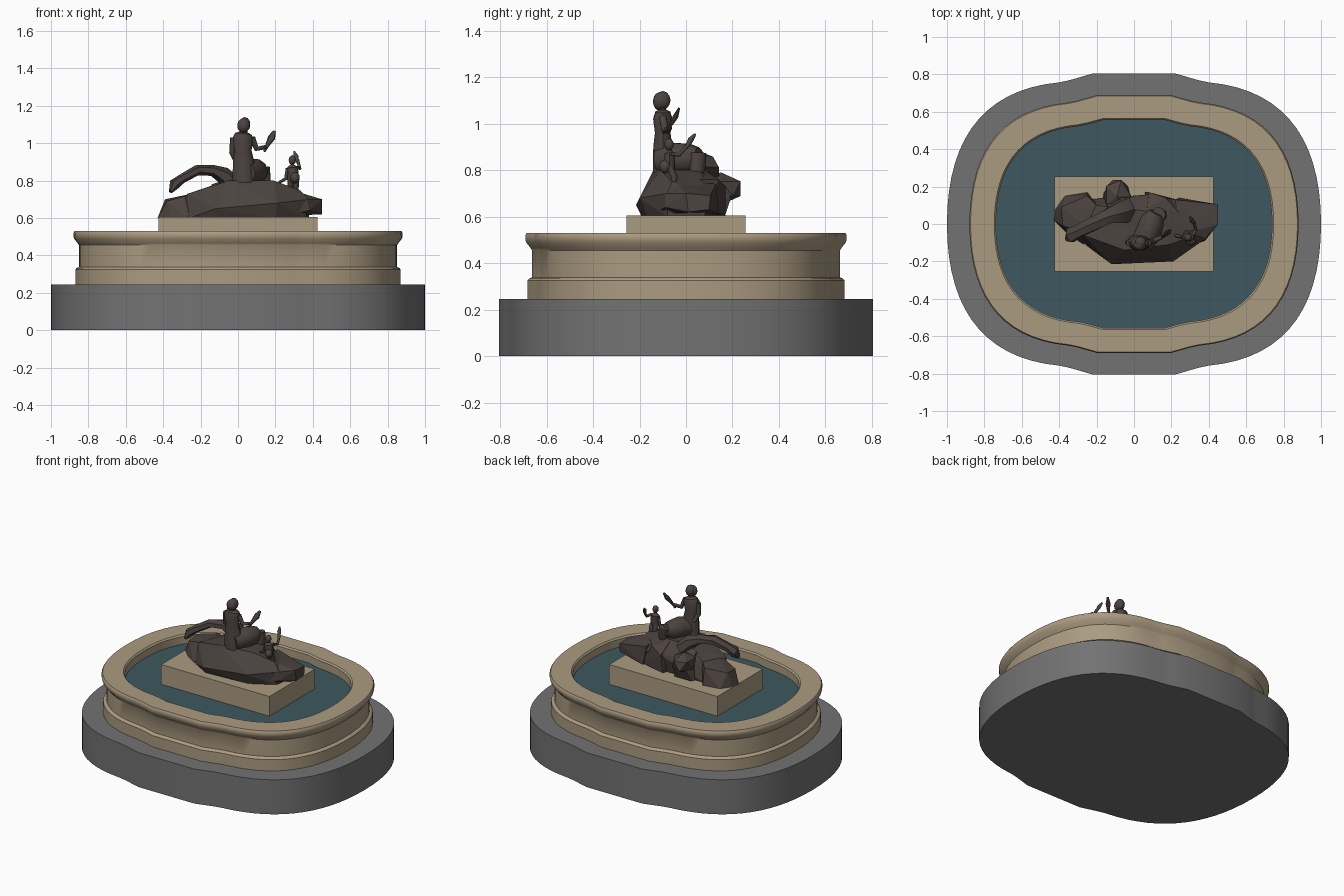
import bpy
import bmesh
from math import cos, sin, pi
from mathutils import Vector
from mathutils.geometry import interpolate_bezier

if "Cube" in bpy.data.objects:
    bpy.data.objects.remove(bpy.data.objects["Cube"])


def material(name, rgb):
    mat = bpy.data.materials.new(name)
    mat.use_nodes = True
    mat.diffuse_color = (*rgb, 1)
    mat.node_tree.nodes["Principled BSDF"].inputs["Base Color"].default_value = (*rgb, 1)
    return mat


granite = material("grey granite", (0.17, 0.17, 0.17))
limestone = material("tan limestone", (0.41, 0.33, 0.22))
water_blue = material("deep water", (0.048, 0.098, 0.115))
bronze = material("dark bronze", (0.073, 0.056, 0.051))


def finish(name, bm, mat, smooth_angle=None):
    bmesh.ops.recalc_face_normals(bm, faces=bm.faces)
    mesh = bpy.data.meshes.new(name)
    bm.to_mesh(mesh)
    bm.free()
    mesh.materials.append(mat)
    obj = bpy.data.objects.new(name, mesh)
    bpy.context.collection.objects.link(obj)
    if smooth_angle:
        bpy.ops.object.select_all(action="DESELECT")
        obj.select_set(True)
        bpy.context.view_layer.objects.active = obj
        bpy.ops.object.shade_smooth_by_angle(angle=smooth_angle)
    return obj


def bridge(bm, rings):
    for low, high in zip(rings, rings[1:]):
        n = len(low)
        for i in range(n):
            j = (i + 1) % n
            bm.faces.new((low[i], low[j], high[j], high[i]))


# Plan outline: rounded ends and a shallow bowed panel on each long side
def plan_outline():
    ctrl = [Vector(p) for p in ((1, 0, 0), (1, 0.46, 0), (0.8, 0.72, 0), (0.4, 0.757, 0))]
    quarter = [(p.x, p.y) for p in interpolate_bezier(*ctrl, 16)]
    quarter += [(0.34, 0.77), (0.22, 0.805)]
    half = quarter + [(-x, y) for x, y in reversed(quarter)]
    return half + [(-x, -y) for x, y in half[1:-1]]


OUTLINE = plan_outline()


def loft(name, profile, mat, bottom=False, top=False):
    """Stack inset copies of the plan outline; profile holds (inset, height)."""
    bm = bmesh.new()
    rings = [[bm.verts.new((x * (1 - d), y * (1 - 1.18 * d), z)) for x, y in OUTLINE]
             for d, z in profile]
    bridge(bm, rings)
    if bottom:
        bm.faces.new(rings[0][::-1])
    if top:
        bm.faces.new(rings[-1])
    return finish(name, bm, mat, 0.6)


def hull(name, points, mat=bronze):
    """Faceted rock from points given in hundredths."""
    bm = bmesh.new()
    for p in points:
        bm.verts.new(Vector(p) / 100)
    result = bmesh.ops.convex_hull(bm, input=bm.verts)
    bmesh.ops.delete(bm, geom=[v for v in result["geom_interior"] if v.is_valid],
                     context="VERTS")
    return finish(name, bm, mat)


def tube(name, path, radii, squash=1.0, sides=10):
    """Tapered limb along a path given in hundredths."""
    pts = [Vector(p) / 100 for p in path]
    span = (pts[-1] - pts[0]).normalized()
    ref = Vector((0, 0, 1)) if abs(span.y) > 0.8 else Vector((0, 1, 0))
    bm = bmesh.new()
    rings = []
    for i, p in enumerate(pts):
        tangent = (pts[min(i + 1, len(pts) - 1)] - pts[max(i - 1, 0)]).normalized()
        u = tangent.cross(ref).normalized()
        v = tangent.cross(u)
        r = radii[i] / 100
        rings.append([bm.verts.new(p + u * r * cos(2 * pi * k / sides)
                                   + v * r * squash * sin(2 * pi * k / sides))
                      for k in range(sides)])
    bridge(bm, rings)
    bm.faces.new(rings[0][::-1])
    bm.faces.new(rings[-1])
    return finish(name, bm, bronze, 0.7)


def ball(name, centre, size, detail=2, smooth=0.7):
    bm = bmesh.new()
    bmesh.ops.create_icosphere(bm, subdivisions=detail, radius=1)
    for v in bm.verts:
        v.co = Vector([(c + s * a) / 100 for c, s, a in zip(centre, size, v.co)])
    return finish(name, bm, bronze, smooth)


# Plinth, basin wall with moulded lip, and water
loft("plinth", [(0, 0), (0, 0.245)], granite, bottom=True, top=True)
loft("basin", [(0.13, 0.245), (0.13, 0.325), (0.136, 0.333), (0.15, 0.338),
               (0.15, 0.455), (0.143, 0.465), (0.123, 0.49), (0.12, 0.505),
               (0.12, 0.52), (0.126, 0.53), (0.253, 0.53), (0.262, 0.52),
               (0.262, 0.45)], limestone)
loft("water", [(0.255, 0.45), (0.255, 0.465)], water_blue, top=True)

# Pedestal block
bm = bmesh.new()
bmesh.ops.create_cube(bm, size=1)
for v in bm.verts:
    v.co = (v.co.x * 0.85, v.co.y * 0.51, 0.525 + v.co.z * 0.16)
finish("pedestal", bm, limestone)

# Rocks
hull("main_rock", [(-26, -11, 60), (-12, -19, 60), (20, -17, 60), (36, -8, 60),
                   (38, 8, 60), (15, 13, 60), (-25, 13, 60), (-34, 4, 60),
                   (-12, -21.5, 65), (21, -20, 68), (38, -8, 70), (38, 9, 68),
                   (10, 16, 73), (-5, -14, 80), (-3, 8, 81), (19, -11, 80),
                   (15, 6, 80), (33, -6, 75), (-27, -6, 73), (-20, 10, 74)])
hull("left_rock", [(-43, 2, 60), (-42, 8, 60), (-37, 15, 60), (-25, 17, 60),
                   (-27, -11, 60), (-36, -5, 60), (-39, 9, 70), (-38, -1, 69),
                   (-25, 15, 72), (-20, -6, 74), (-18, 8, 74)])
hull("right_rock", [(24, -14, 61), (24, 14, 61), (45, 10, 63), (45, 1, 62),
                    (38, -9, 64), (45, 10.5, 69), (45, 0, 70), (37, -9, 70),
                    (25, -6, 76), (22, 13, 74)])
hull("back_rock", [(6, 8, 60), (6, 17, 61), (17, 14.5, 61), (27, 12, 61),
                   (8, 17, 73), (17, 14, 76), (7, 8, 80), (24, 6, 76)])
ball("back_boulder", (-9, 15, 72), (8, 10, 7), 1, None)
hull("boulder_foot", [(-18, 8, 60), (-16, 17, 61), (-3, 17, 61), (2, 8, 60),
                      (-13, 20, 70), (-4, 20, 70), (-14, 8, 78), (-2, 6, 82)])

# Arching fish tail
tube("tail", [(-3, 8, 78), (-8, 6, 83), (-14, 4, 85.5), (-22, 0, 85.5),
              (-30, -4, 81), (-34, -6, 78), (-36, -8, 74)],
     [5, 4.5, 3, 2.8, 2.5, 3, 1], 1.5, 6)

# Seated figure
tube("seated_torso", [(3, -10, 79), (3, -10, 90), (2.5, -10, 96), (2.5, -10, 102),
                      (3, -10, 105), (3, -10, 106), (3.5, -10, 109)],
     [6, 5.7, 4.7, 5.8, 4.5, 2, 1.8], 0.75)
ball("seated_head", (3.5, -10, 110), (3.2, 3.4, 4))
ball("seated_hair", (3, -11.5, 109.5), (3.5, 2.8, 4))
tube("seated_lap", [(4, -11, 84), (8, -4, 85), (10, 2, 85), (12, 6, 86)],
     [6, 7, 6.5, 4])
tube("seated_shins", [(13, 5, 87), (14, 5, 81), (14, 3, 74)], [4, 3.5, 3])
tube("seated_right_arm", [(-2.5, -10, 103), (-3.2, -10, 95), (-1, -7, 90)],
     [1.7, 1.5, 1.2])
tube("seated_left_arm", [(7.5, -10, 103), (10, -9, 97), (15, -7, 98)],
     [1.7, 1.5, 1.1])
tube("hand_mirror", [(14, -8, 95.5), (16, -6.5, 99.5), (18, -4.5, 103), (19.5, -3, 106.5)],
     [0.6, 1.2, 2, 0.8], 0.6, 8)

# Child figure
tube("child_torso", [(29, -7, 80), (29.5, -7, 83), (29, -7, 87), (29, -7, 88.5),
                     (29, -7, 90)], [2.8, 3, 3, 1, 0.9], 0.8)
ball("child_head", (29, -7.3, 91), (2, 2.1, 2.6))
ball("child_bundle", (30.5, -9, 81.5), (2.6, 2.6, 3))
for side, x in (("right", 28), ("left", 31)):
    tube(f"child_{side}_leg", [(x, -7, 81), (x, -5, 77), (x, -6, 72)], [1.6, 1.5, 1.2])
tube("child_right_arm", [(26.5, -7, 86.5), (25.5, -7, 81), (22, -6, 79)], [1, 0.9, 0.8])
tube("child_left_arm", [(31.5, -6, 87), (33, -3, 86.5), (32, 1, 91)], [1, 0.9, 0.8])
tube("child_shell", [(32, 0, 89.5), (31, 2, 93), (30, 4, 95.5)], [0.7, 1.3, 0.5])
